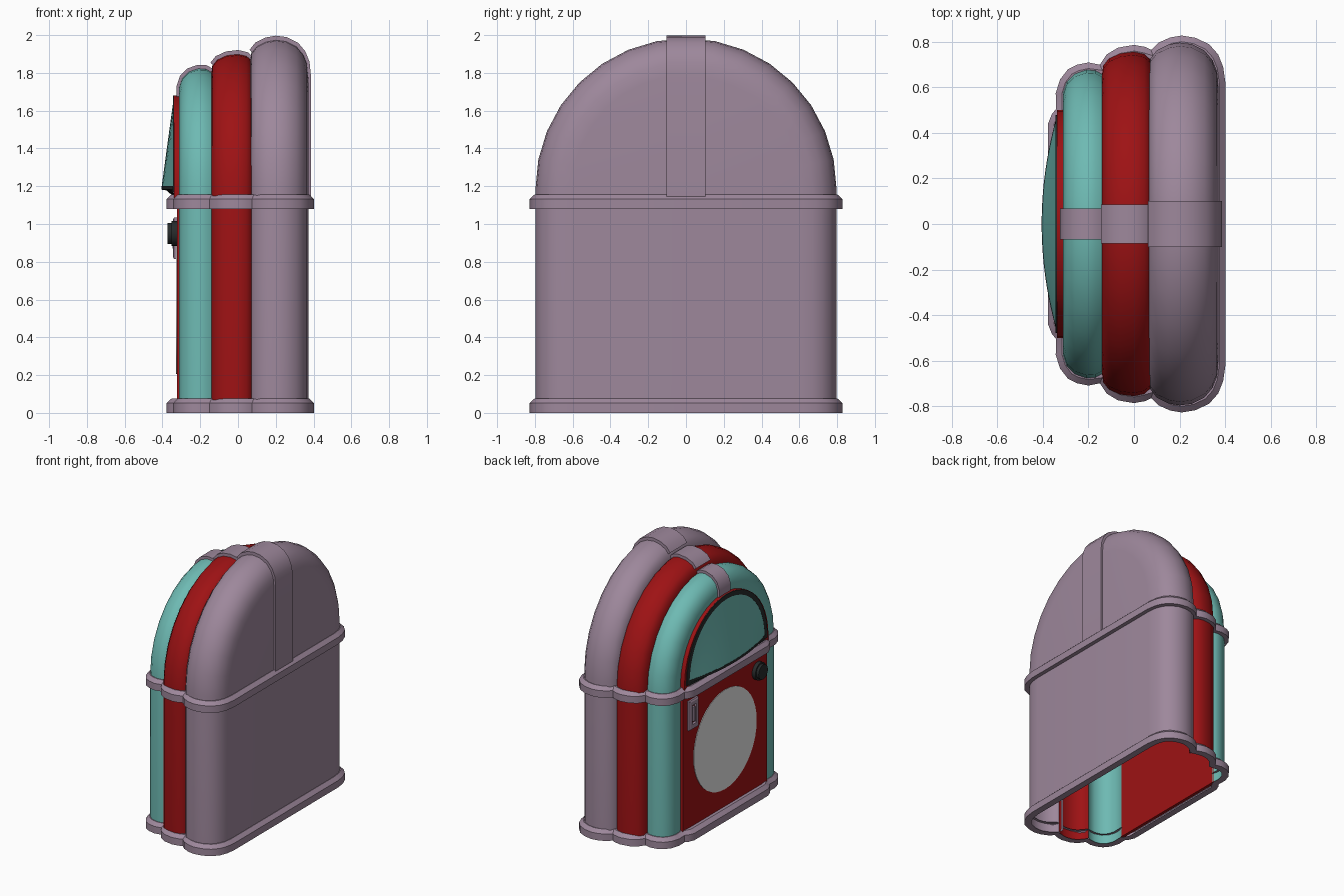
import bpy, bmesh, math
from mathutils import Vector

if "Cube" in bpy.data.objects:
    bpy.data.objects.remove(bpy.data.objects["Cube"])

def mat(name, r, g, b):
    m = bpy.data.materials.new(name)
    m.diffuse_color = (r, g, b, 1)
    m.use_nodes = True
    m.node_tree.nodes["Principled BSDF"].inputs["Base Color"].default_value = m.diffuse_color
    return m

MAUVE = mat("mauve", .34, .245, .33)
RED = mat("red", .34, .006, .007)
TEAL = mat("teal", .155, .49, .45)
BLACK = mat("black", .02, .024, .024)
PALE = mat("pale_grey", .8, .8, .8)

def finish(name, bm, material, smooth=40):
    bmesh.ops.remove_doubles(bm, verts=bm.verts[:], dist=1e-5)
    bmesh.ops.recalc_face_normals(bm, faces=bm.faces[:])
    me = bpy.data.meshes.new(name)
    bm.to_mesh(me)
    bm.free()
    ob = bpy.data.objects.new(name, me)
    bpy.context.collection.objects.link(ob)
    me.materials.append(material)
    if smooth:
        bpy.ops.object.select_all(action='DESELECT')
        ob.select_set(True)
        bpy.context.view_layer.objects.active = ob
        bpy.ops.object.shade_smooth_by_angle(angle=math.radians(smooth))
    return ob

def skin(name, rows, material, closed=False, smooth=40):
    """Quad surface through rows of points."""
    bm = bmesh.new()
    vs = [[bm.verts.new(p) for p in row] for row in rows]
    n = len(rows[0])
    for a, b in zip(vs, vs[1:]):
        for i in range(n if closed else n - 1):
            j = (i + 1) % n
            bm.faces.new((a[i], a[j], b[j], b[i]))
    bmesh.ops.dissolve_degenerate(bm, dist=1e-5, edges=bm.edges[:])
    return finish(name, bm, material, smooth)

def slab(name, pts, depth, material, smooth=30):
    """Closed polygon of 3D points extruded along a vector."""
    bm = bmesh.new()
    f = bm.faces.new([bm.verts.new(p) for p in pts])
    r = bmesh.ops.extrude_face_region(bm, geom=[f], use_keep_orig=True)
    bmesh.ops.translate(bm, vec=depth, verts=[v for v in r['geom'] if isinstance(v, bmesh.types.BMVert)])
    return finish(name, bm, material, smooth)

def offset(pts, d, closed=False):
    """Move a 2D polyline along its left-hand normals."""
    out, n = [], len(pts)
    for i, p in enumerate(pts):
        p = Vector(p)
        a = Vector(pts[(i - 1) % n]) if closed or i else p
        b = Vector(pts[(i + 1) % n]) if closed or i < n - 1 else p
        t = (b - a).normalized()
        out.append((p.x - t.y * d, p.y + t.x * d))
    return out

def arch(r, c, z0, n=16):
    """Upside-down U in the y-z plane."""
    return [(r, z0)] + [(r * math.cos(math.pi * i / n), c + r * math.sin(math.pi * i / n))
                        for i in range(n + 1)] + [(-r, z0)]

# arched shells: section (x, radius), arch centre height, cap band half width
shells = {
    "teal": ([(-.30, .49), (-.312, .53), (-.312, .575), (-.295, .625), (-.26, .66), (-.21, .677),
              (-.17, .675), (-.135, .655)], 1.152, .068, TEAL),
    "red": ([(-.14, .66), (-.135, .695), (-.11, .727), (-.06, .75), (0, .757), (.045, .747),
             (.075, .72), (.08, .69)], 1.15, .086, RED),
    "rear": ([(.065, .69), (.072, .727), (.10, .763), (.15, .788), (.20, .797), (.255, .79),
              (.31, .762), (.345, .72), (.365, .67), (.372, .60), (.372, 0)], 1.186, .102, MAUVE),
}
for name, (sec, c, w, m) in shells.items():
    skin(name + "_arch_shell", [[(x, y, z) for y, z in arch(r, c, .01)] for x, r in sec], m)
    # cap band running over the crown
    prof = [(x, c + r) for x, r in sec]
    if name == "rear":
        prof[-1] = (.372, 1.14)
        prof = prof[1:]
    elif name == "red":
        prof = prof[1:-1]
    outer, inner = offset(prof, .014), offset(prof, -.02)
    slab(name + "_crown_band", [(x, -w, z) for x, z in outer + inner[::-1]], (0, 2 * w, 0), MAUVE)

# mauve base and waist trims following the scalloped outline
half = [(-.378, .44), (-.36, .485), (-.342, .505), (-.344, .575), (-.325, .635), (-.29, .68), (-.25, .70),
        (-.20, .71), (-.15, .70), (-.12, .745), (-.07, .775), (0, .787), (.05, .778), (.075, .765),
        (.11, .798), (.16, .82), (.21, .828), (.27, .818), (.33, .79), (.37, .745), (.392, .69), (.402, .62)]
ring = half + [(x, -y) for x, y in half[::-1]]
for name, z in (("base_trim", 0), ("waist_trim", 1.08)):
    loops = [(-.05, 0), (0, 0), (0, .052), (-.027, .077), (-.05, .077)]
    skin(name, [[(x, y, z + h) for x, y in offset(ring, d, True)] for d, h in loops], MAUVE, True, 30)

# red front: lower panel and raised arched panel
slab("lower_front_panel", [(-.324, -.5, .01), (-.324, .5, .01), (-.324, .5, 1.15), (-.324, -.5, 1.15)],
     (.022, 0, 0), RED, 0)
slab("arched_front_panel", [(-.338, y, z) for y, z in arch(.5, 1.18, 1.12, 24)], (.036, 0, 0), RED)

# black window frame
C, R = 1.2, .455
ringo, ringi = arch(.48, C, 1.17, 24), arch(R - .01, C, 1.17, 24)
skin("window_frame", [[(x, y, z) for y, z in pts] for x, pts in
                      ((-.336, ringo), (-.344, ringo), (-.344, ringi), (-.336, ringi))], BLACK)

# bulging teal window, leaning outward at its foot
N = 24
def bulge(y, t):
    return -.342 - .062 * (1 - (y / R) ** 2) * (1 - t)
ys = [-R * math.cos(math.pi * i / N) for i in range(N + 1)]
skin("window", [[(bulge(y, t), y, C + t * math.sqrt(max(R * R - y * y, 0))) for y in ys]
                for t in (0, .25, .5, .75, 1)], TEAL)

# black sill under the window
skin("window_sill", [[(-.335, y, C) for y in ys],
                     [(bulge(y, 0) - .002, y, C) for y in ys],
                     [(bulge(y, 0) - .002, y, C - .018) for y in ys],
                     [(bulge(y, .4), y, C - .022) for y in ys],
                     [(-.335, y, 1.14) for y in ys]], BLACK, False, 30)

def disc(name, y, z, r, x0, x1, m, n=32):
    return slab(name, [(x0, y + r * math.cos(2 * math.pi * i / n), z + r * math.sin(2 * math.pi * i / n))
                       for i in range(n)], (x1 - x0, 0, 0), m)

# speaker disc and control knob
disc("speaker", 0, .58, .375, -.328, -.322, PALE, 40)
disc("knob_collar", -.39, .95, .066, -.352, -.32, BLACK, 20)
disc("knob", -.39, .95, .055, -.372, -.34, BLACK, 20)

# coin slot plate: raised mauve frame with red centre
def rect(a, b):
    return [(.39 - a, .925 - b), (.39 + a, .925 - b), (.39 + a, .925 + b), (.39 - a, .925 + b)]
skin("coin_plate", [[(x, y, z) for y, z in rect(a, b)] for x, a, b in
                    ((-.322, .055, .11), (-.338, .055, .11), (-.344, .045, .10),
                     (-.344, .026, .072), (-.326, .024, .07))], MAUVE, True, 0)
slab("coin_recess", [(-.328, y, z) for y, z in rect(.03, .075)], (.005, 0, 0), RED, 0)
slab("coin_slot", [(-.346, y, z) for y, z in rect(.01, .055)], (.02, 0, 0), MAUVE, 0)
